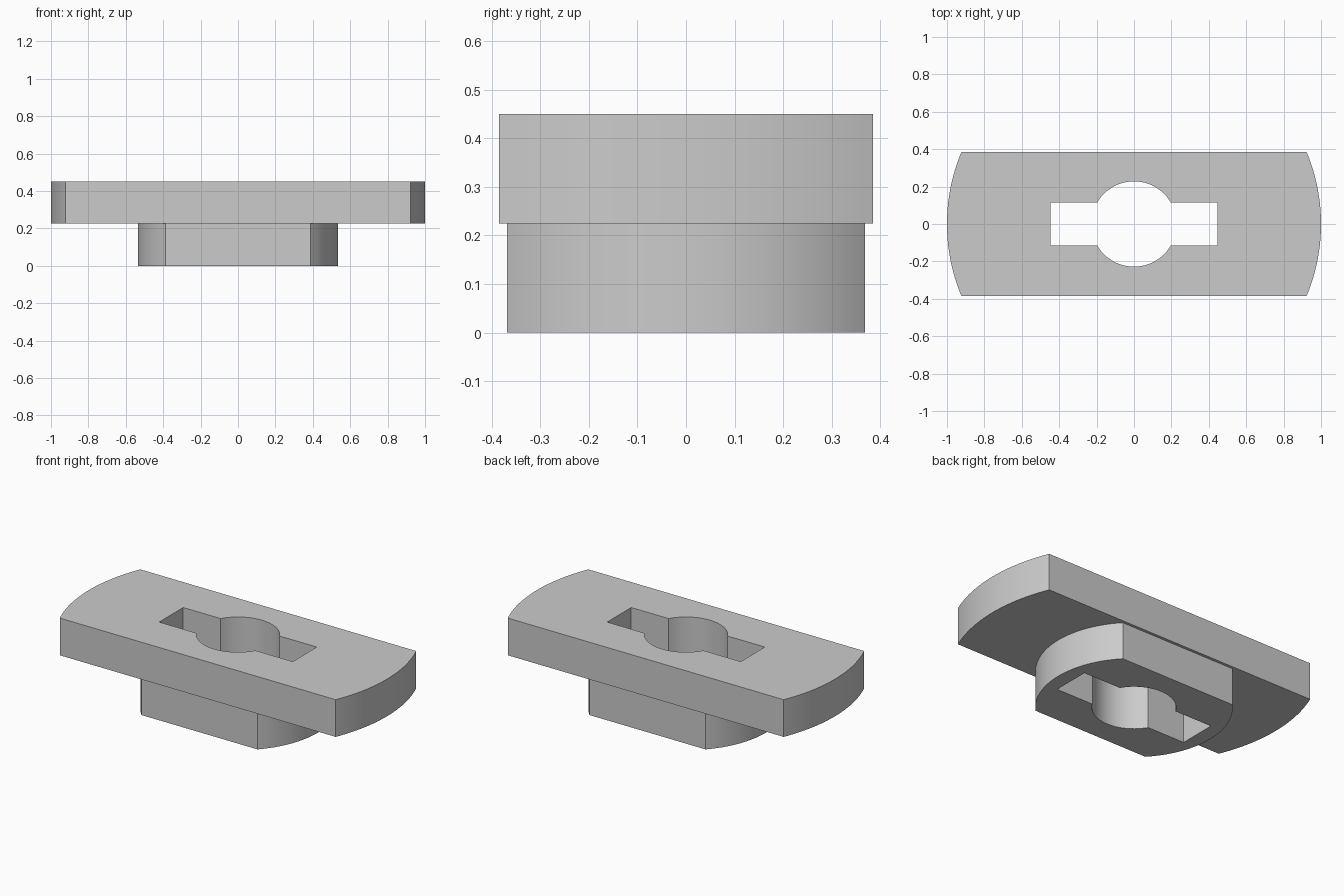
import bpy
import bmesh
from math import asin, cos, sin, pi

cube = bpy.data.objects.get("Cube")
if cube:
    bpy.data.objects.remove(cube, do_unlink=True)

MID, TOP = 0.225, 0.45


def arc(radius, start, end, steps):
    return [(radius * cos(start + (end - start) * i / steps),
             radius * sin(start + (end - start) * i / steps))
            for i in range(steps + 1)]


def flatted_disc(radius, half_width, steps=32):
    """Disc with two parallel flats, at y = +-half_width."""
    a = asin(half_width / radius)
    return arc(radius, -a, a, steps) + arc(radius, pi - a, pi + a, steps)


def keyhole(radius, half_length, half_width, steps=32):
    """Round bore crossed by a rectangular slot."""
    a = asin(half_width / radius)
    return ([(half_length, -half_width), (half_length, half_width)]
            + arc(radius, a, pi - a, steps)
            + [(-half_length, half_width), (-half_length, -half_width)]
            + arc(radius, pi + a, 2 * pi - a, steps))


bm = bmesh.new()


def ring(outline, z):
    verts = [bm.verts.new((x, y, z)) for x, y in outline]
    return [bm.edges.new((v, verts[(i + 1) % len(verts)]))
            for i, v in enumerate(verts)]


def wall(lower, upper):
    for a, b in zip(lower, upper):
        bm.faces.new((a.verts[0], a.verts[1], b.verts[1], b.verts[0]))


flange = flatted_disc(1.0, 0.385)
boss = flatted_disc(0.535, 0.368)
hole = keyhole(0.228, 0.447, 0.115)

flange_low, flange_top = ring(flange, MID), ring(flange, TOP)
boss_low, boss_top = ring(boss, 0), ring(boss, MID)
hole_low, hole_top = ring(hole, 0), ring(hole, TOP)

# Side walls of the flange, boss and keyed bore
wall(flange_low, flange_top)
wall(boss_low, boss_top)
wall(hole_low, hole_top)

# Flat faces: top, underside of the flange, bottom of the boss
for outer, inner in ((flange_top, hole_top), (flange_low, boss_top),
                     (boss_low, hole_low)):
    bmesh.ops.triangle_fill(bm, use_beauty=True, edges=outer + inner)
bmesh.ops.recalc_face_normals(bm, faces=bm.faces)

mesh = bpy.data.meshes.new("slotted_flange_plate")
bm.to_mesh(mesh)
bm.free()
plate = bpy.data.objects.new("slotted_flange_plate", mesh)
bpy.context.collection.objects.link(plate)

# Plain grey
grey = bpy.data.materials.new("plain_grey")
grey.use_nodes = True
color = (0.6, 0.6, 0.6, 1)
grey.diffuse_color = color
grey.node_tree.nodes["Principled BSDF"].inputs["Base Color"].default_value = color
mesh.materials.append(grey)

bpy.context.view_layer.objects.active = plate
plate.select_set(True)
bpy.ops.object.shade_smooth_by_angle(angle=pi / 6)
